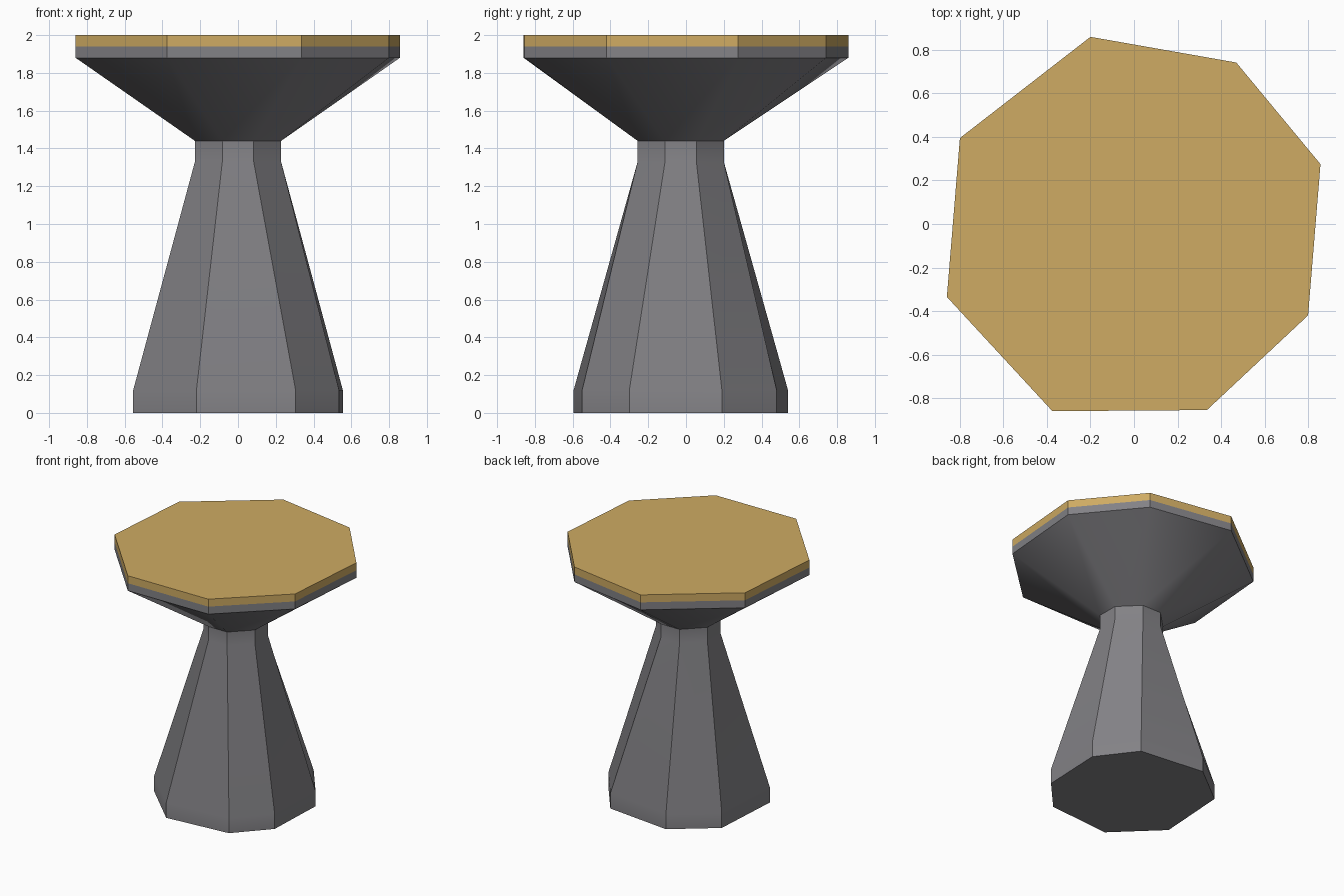
import bpy
import math

cube = bpy.data.objects.get("Cube")
if cube:
    bpy.data.objects.remove(cube, do_unlink=True)


def make_material(name, rgb):
    mat = bpy.data.materials.new(name)
    mat.use_nodes = True
    color = (*rgb, 1.0)
    mat.diffuse_color = color
    mat.node_tree.nodes["Principled BSDF"].inputs["Base Color"].default_value = color
    return mat


def loft(name, rings, mat, cap_bottom=False, cap_top=False):
    """Skin a stack of (outline, height) rings, all with the same corner count."""
    n = len(rings[0][0])
    verts = [(x, y, z) for outline, z in rings for x, y in outline]
    faces = []
    for r in range(len(rings) - 1):
        for i in range(n):
            a, b = r * n + i, r * n + (i + 1) % n
            faces.append((a, b, b + n, a + n))
    if cap_bottom:
        faces.append(tuple(reversed(range(n))))
    if cap_top:
        faces.append(tuple(range(len(verts) - n, len(verts))))
    mesh = bpy.data.meshes.new(name)
    mesh.from_pydata(verts, [], faces)
    mesh.materials.append(mat)
    obj = bpy.data.objects.new(name, mesh)
    bpy.context.collection.objects.link(obj)
    bpy.ops.object.select_all(action='DESELECT')
    obj.select_set(True)
    bpy.context.view_layer.objects.active = obj
    bpy.ops.object.shade_smooth_by_angle(angle=math.radians(30))
    return obj


stone = make_material("grey stone", (0.227, 0.223, 0.238))
gold = make_material("gold top", (0.623, 0.407, 0.125))

# Uneven eight-sided outlines, counter-clockwise from the front left corner
foot = [(-0.22, -0.595), (0.305, -0.55), (0.535, -0.30), (0.555, 0.19),
        (0.335, 0.48), (-0.20, 0.54), (-0.52, 0.29), (-0.555, -0.27)]
table = [(-0.375, -0.86), (0.335, -0.855), (0.80, -0.42), (0.857, 0.275),
         (0.47, 0.742), (-0.20, 0.86), (-0.80, 0.395), (-0.86, -0.335)]

# Small even neck outline, slightly towards the front
w, h = 0.228, 0.083
neck = [(x, y - 0.028) for x, y in
        [(-h, -w), (h, -w), (w, -h), (w, h), (h, w), (-h, w), (-w, h), (-w, -h)]]

# Tapered column with straight foot and neck
loft("column", [(foot, 0), (foot, 0.12), (neck, 1.33), (neck, 1.44)], stone, cap_bottom=True)

# Flared head with its upright rim
loft("flared_head", [(neck, 1.44), (table, 1.88), (table, 1.94)], stone)

# Flat slab on top
loft("top_slab", [(table, 1.94), (table, 2.0)], gold, cap_top=True)
